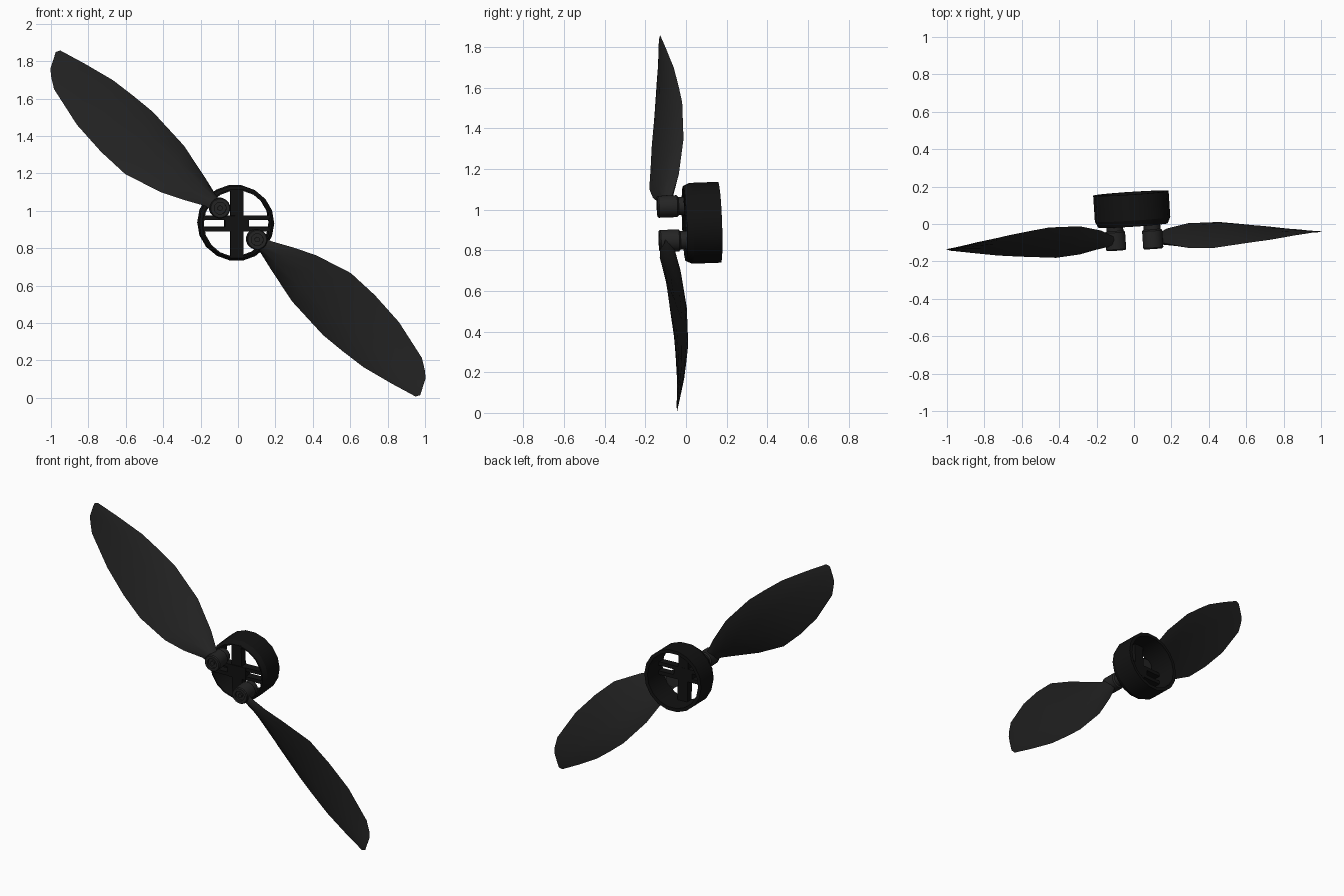
import bpy, bmesh, math
from mathutils import Vector, Matrix

if "Cube" in bpy.data.objects:
    bpy.data.objects.remove(bpy.data.objects["Cube"])

CZ = 0.932
AXIS = Vector((-0.065, 1, 0.037)).normalized()
TILT = Vector((0, 1, 0)).rotation_difference(AXIS).to_matrix().to_4x4()
HUB = Matrix.Translation((-0.006, 0, CZ)) @ TILT


def material(name, v):
    m = bpy.data.materials.new(name)
    m.diffuse_color = (v, v, v, 1)
    m.use_nodes = True
    m.node_tree.nodes["Principled BSDF"].inputs["Base Color"].default_value = m.diffuse_color
    return m


DARK, BLADE = material("dark_plastic", 0.006), material("blade_plastic", 0.018)


def finish(name, bm, mat, matrix=Matrix(), angle=35):
    bmesh.ops.recalc_face_normals(bm, faces=bm.faces)
    me = bpy.data.meshes.new(name)
    bm.to_mesh(me)
    bm.free()
    ob = bpy.data.objects.new(name, me)
    bpy.context.collection.objects.link(ob)
    ob.matrix_world = matrix
    me.materials.append(mat)
    bpy.ops.object.select_all(action='DESELECT')
    ob.select_set(True)
    bpy.context.view_layer.objects.active = ob
    bpy.ops.object.shade_smooth_by_angle(angle=math.radians(angle))
    return ob


def lathe(bm, profile, sides, closed):
    """Revolve (radius, y) points around the y axis."""
    loops = []
    for i in range(sides):
        a = 2 * math.pi * (i + 0.5) / sides
        loops.append([bm.verts.new((r * math.sin(a), y, r * math.cos(a))) for r, y in profile])
    n = len(profile)
    for i in range(sides):
        p, q = loops[i], loops[(i + 1) % sides]
        for j in range(n if closed else n - 1):
            k = (j + 1) % n
            bm.faces.new((p[j], p[k], q[k], q[j]))
    if not closed:
        bm.faces.new([l[0] for l in loops])
        bm.faces.new([l[-1] for l in loops])


def box(bm, c, size):
    bmesh.ops.create_cube(bm, size=1, matrix=Matrix.Translation(c) @ Matrix.Diagonal((*size, 1)))


# Open hub ring with chamfered front lip
bm = bmesh.new()
lathe(bm, [(0.178, -0.008), (0.186, -0.008), (0.202, 0.025), (0.202, 0.165), (0.180, 0.165), (0.178, 0.03)], 18, True)
finish("hub_ring", bm, DARK, HUB, 25)

# Spokes: one solid upright, slotted crossbar, centre block
bm = bmesh.new()
box(bm, (0, 0.02, 0), (0.070, 0.05, 0.37))
for z in (-0.030, 0.030):
    box(bm, (0, 0.02, z), (0.36, 0.05, 0.024))
box(bm, (0, 0.018, 0), (0.13, 0.055, 0.084))
finish("hub_spokes", bm, DARK, HUB)

# Blade frame: U runs to the tip, V across the blade
U, V = Vector((-0.743, 0, 0.669)), Vector((0.669, 0, 0.743))


def place(s, w, y, sign):
    return sign * (s * U + w * V) + Vector((0, y + sign * (0.074 * w - 0.034 * s), CZ))


# Stations: back edge (s, w, y), front edge (s, w, y), thickness
STATIONS = [
    (.120, .026, -.075, .120, -.035, -.100, .050),
    (.175, .030, -.064, .194, -.048, -.115, .042),
    (.293, .064, -.030, .300, -.100, -.145, .036),
    (.494, .116, -.004, .423, -.153, -.155, .030),
    (.737, .139, -.004, .626, -.207, -.138, .027),
    (.870, .133, -.018, .800, -.205, -.126, .024),
    (1.011, .122, -.035, .993, -.184, -.108, .019),
    (1.180, .087, -.062, 1.212, -.124, -.092, .013),
    (1.325, .052, -.085, 1.271, -.083, -.087, .006),
    (1.338, .030, -.087, 1.300, -.055, -.087, .003),
]
CHORD = [(0, 0), (.12, .6), (.35, 1), (.65, .8), (.88, .35), (1, 0), (.88, -.15), (.65, -.35), (.35, -.5), (.12, -.4)]

for label, sign in (("upper", 1), ("lower", -1)):
    # Twisted blade lofted through its sections
    bm = bmesh.new()
    rings = []
    for *e, t in STATIONS:
        a, b = place(*e[:3], sign), place(*e[3:], sign)
        n = (a - b).cross(sign * U).normalized()
        if n.y > 0:
            n = -n
        rings.append([bm.verts.new(a.lerp(b, f) + n * t * h * 0.7) for f, h in CHORD])
    m = len(CHORD)
    for p, q in zip(rings, rings[1:]):
        for j in range(m):
            k = (j + 1) % m
            bm.faces.new((p[j], p[k], q[k], q[j]))
    bm.faces.new(rings[0])
    bm.faces.new(rings[-1])
    finish(label + "_blade", bm, BLADE, angle=50)

    # Pivot knob with recessed screw seat, and narrower post into the hub
    knob = Matrix.Translation(place(.130, -.004, -.075, sign)) @ TILT
    bm = bmesh.new()
    lathe(bm, [(.014, -.058), (.014, -.048), (.032, -.048), (.032, -.062), (.050, -.062),
               (.055, -.055), (.055, .035), (.046, .042), (.046, .078)], 16, False)
    finish(label + "_pivot", bm, BLADE, knob)
